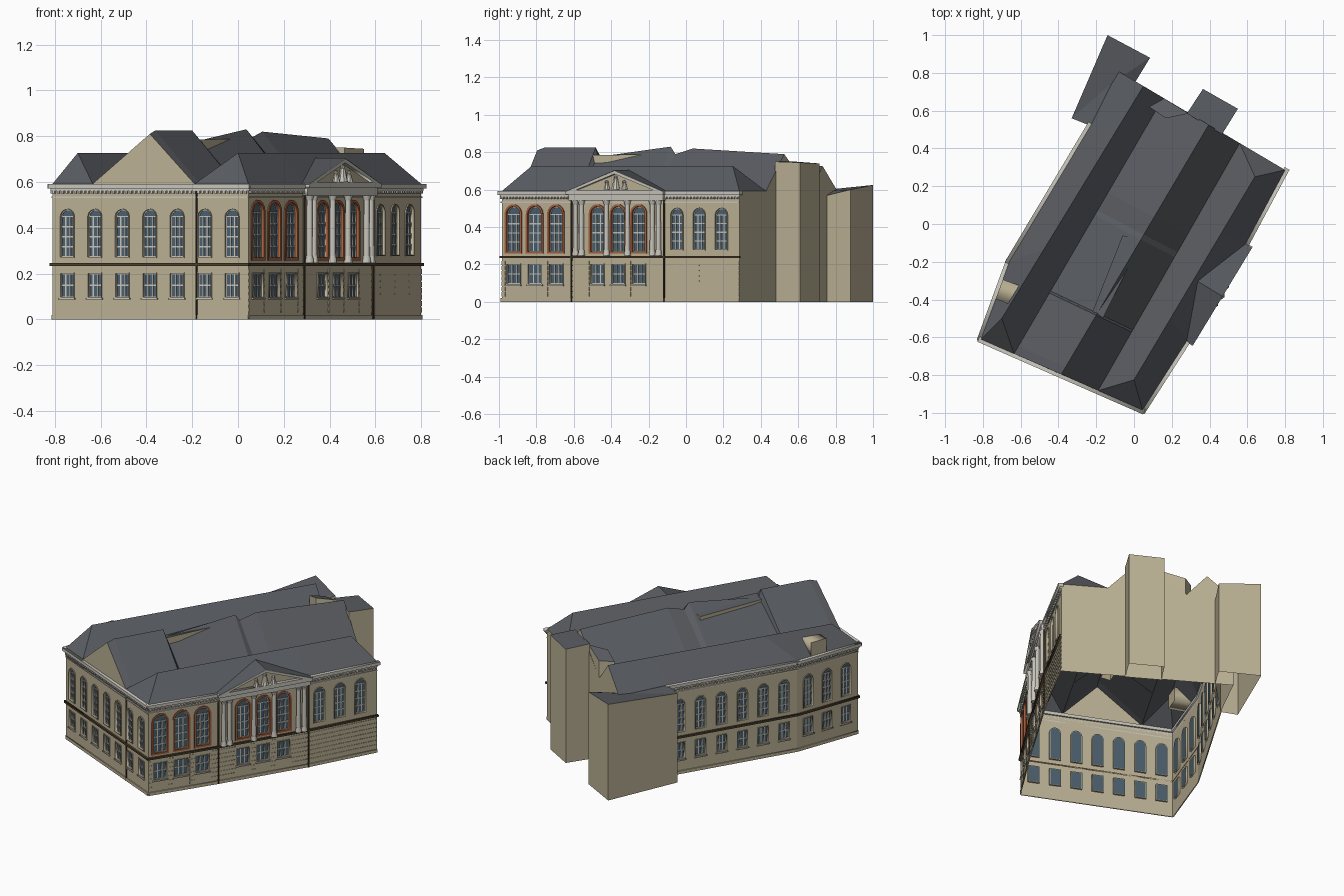
import bpy, bmesh, math
from mathutils import Matrix, Vector

if "Cube" in bpy.data.objects:
    bpy.data.objects.remove(bpy.data.objects["Cube"])

COL = dict(wall=(.50, .44, .30), roof=(.10, .107, .12), glass=(.07, .115, .155), white=(.58, .56, .50),
           orange=(.38, .115, .045), brown=(.07, .048, .026))
MATS = {}
for k, c in COL.items():
    MATS[k] = bpy.data.materials.new(k)
    MATS[k].diffuse_color = (*c, 1)


def add(name, me, col, M=Matrix()):
    ob = bpy.data.objects.new(name, me)
    bpy.context.collection.objects.link(ob)
    me.materials.clear()
    me.materials.append(MATS[col])
    ob.matrix_world = M
    return ob


def faces(name, polys, col, M=Matrix()):
    bm = bmesh.new()
    for p in polys:
        bm.faces.new([bm.verts.new(v) for v in p])
    bmesh.ops.remove_doubles(bm, verts=bm.verts, dist=1e-5)
    me = bpy.data.meshes.new(name)
    bm.to_mesh(me)
    bm.free()
    return add(name, me, col, M)


def sheet(name, M, loops, col, z0=0.0, z1=0.0):
    """Filled flat outline with holes, spanning z0..z1 along the wall normal."""
    cu = bpy.data.curves.new(name, 'CURVE')
    cu.dimensions, cu.fill_mode, cu.extrude = '2D', 'BOTH', (z1 - z0) / 2
    for lp in loops:
        sp = cu.splines.new('POLY')
        sp.points.add(len(lp) - 1)
        for pt, (x, y) in zip(sp.points, lp):
            pt.co = (x, y, 0, 1)
        sp.use_cyclic_u = True
    tmp = bpy.data.objects.new(name + "_tmp", cu)
    bpy.context.collection.objects.link(tmp)
    dg = bpy.context.evaluated_depsgraph_get()
    me = bpy.data.meshes.new_from_object(tmp.evaluated_get(dg))
    bpy.data.objects.remove(tmp)
    return add(name, me, col, M @ Matrix.Translation((0, 0, (z0 + z1) / 2)))


def rect(x0, x1, y0, y1):
    return [(x0, y0), (x1, y0), (x1, y1), (x0, y1)]


def arch(x, y, w, h, n=10):
    r = w / 2
    return [(x - r, y), (x + r, y)] + [(x + r * math.cos(a), y + h - r + r * math.sin(a))
                                       for a in (math.pi * i / n for i in range(n + 1))]


def wall_frame(p, q):
    x = Vector((q[0] - p[0], q[1] - p[1], 0))
    L = x.length
    x /= L
    M = Matrix((x, (0, 0, 1), (x.y, -x.x, 0))).transposed().to_4x4()
    M.translation = (p[0], p[1], 0)
    return M, L


def panes(x, y, w, h, cols, rows, b=.003):
    pw, ph = w / cols, h / rows
    return [rect(x - w/2 + i*pw + b, x - w/2 + (i+1)*pw - b, y + j*ph + b, y + (j+1)*ph - b)
            for i in range(cols) for j in range(rows)]


TOP = .59


def facade(name, p, q, xs, w, y, h, trim='wall', blind=False, courses=False):
    M, L = wall_frame(p, q)
    up = [arch(x, y, w, h) for x in xs]
    low = [] if blind else [rect(x - w/2, x + w/2, .097, .2) for x in xs]
    sheet(name + "_wall", M, [rect(0, L, 0, TOP)] + up + low, 'wall')
    sheet(name + "_glass", M, up + low, 'glass', -.012, -.012)
    # glazing bars cut from a full frame
    bars = []
    for x in xs:
        bars += panes(x, y, w, h - w/2, 3, 4) + [arch(x, y + h - w/2 + .003, w - .008, w/2 - .007)]
        if not blind:
            bars += panes(x, .097, w, .103, 3, 2)
    sheet(name + "_glazing_bars", M, up + low + bars, 'white', -.011, -.007)
    if blind:
        cross = [rect(x - .001, x + .001, .1, .2) for x in xs]
        sheet(name + "_blind_window_lines", M, cross, 'white', 0, .002)
    # surrounds and sills
    e = .024 if trim == 'orange' else .008
    sheet(name + "_arch_surrounds", M, up + [arch(x, y - e/2, w + e, h + e) for x in xs], trim, -.012, .006)
    if low:
        sheet(name + "_low_surrounds", M, low + [rect(x - w/2 - .004, x + w/2 + .004, .093, .204) for x in xs],
              'wall', -.012, .004)
        sheet(name + "_sills", M, [rect(x - w/2 - .008, x + w/2 + .008, .086, .093) for x in xs], 'white', 0, .01)
    # plinth, belt course, cornice and dentils
    sheet(name + "_plinth", M, [rect(0, L, 0, .02)], 'wall', 0, .006)
    sheet(name + "_belt", M, [rect(-.006, L + .006, .234, .246)], 'brown', 0, .012)
    sheet(name + "_frieze_line", M, [rect(0, L, .53, .537)], 'white', 0, .006)
    sheet(name + "_cornice", M, [rect(-.012, L + .012, .572, .592)], 'white', -.01, .02)
    sheet(name + "_cornice_bed", M, [rect(-.004, L + .004, .56, .572)], 'white', 0, .009)
    n = int(L / .02)
    sheet(name + "_dentils", M, [rect((i + .25)*L/n, (i + .75)*L/n, .55, .5605) for i in range(n)], 'white', 0, .012)
    if courses:
        gaps = [0] + [v for x in xs for v in (x - w/2 - .01, x + w/2 + .01)] + [L]
        if blind:
            gaps = [0, L]
        sheet(name + "_rusticated_courses", M,
              [rect(gaps[i], gaps[i+1], z, z + .022) for z in (.03, .058, .086, .114, .142, .17, .198)
               for i in range(0, len(gaps), 2)], 'wall', 0, .003)
    return M, L


# plan corners, counter-clockwise
A, B, P1, P2, C = (-.81, -.61), (.045, -.985), (.285, -.61), (.585, -.115), (.80, .286)
E, W, K = (-.085, .81), (-.23, .52), (-.66, -.2)

# five decorated facades
front, _ = facade("front", A, B, [.07 + .131 * i for i in range(7)], .062, .273, .207)
facade("right_front", B, P1, [.075, .21, .345], .085, .27, .24, 'orange', courses=True)
port, PL = facade("portico", P1, P2, [.16, .2895, .419], .08, .27, .24, 'orange', courses=True)
facade("right_rear", P2, C, [.075, .21, .345], .07, .28, .22, blind=True, courses=True)
facade("left_rear", W, K, [.08 + .135 * i for i in range(6)], .064, .273, .207)
left, _ = facade("left_front", K, A, [.08, .215, .35], .064, .273, .207)

# downpipes
sheet("front_downpipe", front, [rect(.685, .691, 0, .56)], 'brown', 0, .008)
sheet("portico_downpipes", port, [rect(-.004, .003, 0, .56), rect(PL - .003, PL + .004, 0, .56)], 'brown', 0, .01)

# portico columns with bases and capitals
bm = bmesh.new()
for x in (.03, .068, .224, .355, .511, .549):
    for y, h, r0, r1 in ((.40, .25, .014, .012), (.262, .03, .019, .015), (.53, .022, .013, .02)):
        T = Matrix.Translation((x, y, .014)) @ Matrix.Rotation(-math.pi / 2, 4, 'X')
        bmesh.ops.create_cone(bm, cap_ends=True, segments=12, radius1=r0, radius2=r1, depth=h, matrix=T)
me = bpy.data.meshes.new("portico_columns")
bm.to_mesh(me)
bm.free()
add("portico_columns", me, 'white', port)
sheet("portico_entablature", port, [rect(-.005, PL + .005, .541, .573)], 'white', 0, .026)
sheet("portico_cornice", port, [rect(-.015, PL + .015, .573, .592)], 'white', 0, .04)

# pediment: tympanum, raking cornice, roof, figures
m = PL / 2
sheet("tympanum", port, [[(0, TOP), (PL, TOP), (m, .69)]], 'wall', .018, .018)
sheet("raking_cornice", port, [[(-.015, TOP), (PL + .015, TOP), (m, .702)],
                               [(.05, .599), (PL - .05, .599), (m, .684)]], 'white', .0, .04)
apex, back = (m, .704, .04), (m, .704, -.115)
faces("pediment_roof", [[(-.017, TOP, .04), apex, back, (-.017, TOP, -.005)],
                        [(PL + .017, TOP, .04), apex, back, (PL + .017, TOP, -.005)]], 'roof', port)
bm = bmesh.new()
for x, h, r in ((m, .06, .024), (m - .055, .035, .018), (m + .055, .035, .018)):
    T = Matrix.Translation((x, .6 + h / 2, .026)) @ Matrix.Rotation(-math.pi / 2, 4, 'X')
    bmesh.ops.create_cone(bm, cap_ends=True, segments=8, radius1=r, radius2=r * .45, depth=h, matrix=T)
    bmesh.ops.create_icosphere(bm, subdivisions=1, radius=.011, matrix=Matrix.Translation((x, .605 + h, .026)))
me = bpy.data.meshes.new("pediment_figures")
bm.to_mesh(me)
bm.free()
add("pediment_figures", me, 'white', port)


# three-ridged roof: V = valleys, R = ridges, given as start and end
def at(p, z):
    return (p[0], p[1], z)


def mix(line, t, z):
    return tuple(line[0][i] + t * (line[1][i] - line[0][i]) for i in (0, 1)) + (z,)


V3, V2 = ((-.635, -.687), (.155, .668)), ((-.19, -.882), (.56, .428))
R3, R1, R2 = ((-.70, -.5), (.05, .73)), ((-.385, -.796), (.395, .525)), ((0, -.825), (.64, .25))
ZE, ZR = .592, .727
v3, v2 = [mix(V3, t, ZE) for t in (0, 1)], [mix(V2, t, ZE) for t in (0, 1)]
r3, r2 = [mix(R3, t, ZR) for t in (0, 1)], [mix(R2, t, ZR) for t in (0, 1)]
a, b, c, e, k, w, p1, p2 = (at(p, ZE) for p in (A, B, C, E, K, W, P1, P2))
rk, rw = mix(R3, .3, ZR), mix(R3, .8, ZR)
q1, q2 = mix(R2, .3, ZR), mix(R2, .72, ZR)
polys = [[a, v3[0], r3[0]], [a, r3[0], rk, k], [k, rk, rw, w], [w, rw, r3[1], e], [r3[0], r3[1], v3[1], v3[0]],
         [v2[0], b, r2[0]], [b, p1, q1, r2[0]], [p1, p2, q2, q1], [p2, c, r2[1], q2], [c, v2[1], r2[1]],
         [r2[0], r2[1], v2[1], v2[0]]]
# uneven main ridge
crest = [(0, .81), (.03, .825), (.237, .825), (.245, .775), (.54, .83), (.56, .79), (.63, .82), (1, .79)]
for (t0, z0), (t1, z1) in zip(crest, crest[1:]):
    ra, rb = mix(R1, t0, z0), mix(R1, t1, z1)
    for V in (V3, V2):
        polys.append([ra, rb, mix(V, t1, ZE), mix(V, t0, ZE)])
faces("main_roof", polys, 'roof')
faces("gable_walls", [[v3[0], v2[0], mix(R1, 0, .81)], [v3[1], v2[1], mix(R1, 1, .79)], [e, v3[1], r3[1]]], 'wall')
faces("back_wall", [[at(C, 0), at(E, 0), e, c]], 'wall')
faces("left_back_wall", [[at(E, 0), at(W, 0), w, e]], 'wall')


# plain rear wings and small roof blocks, open below
def block(name, pts, tops, z0=0):
    hi = [at(p, z) for p, z in zip(pts, tops)]
    lo = [at(p, z0) for p in pts]
    n = len(pts)
    faces(name + "_walls", [[lo[i], lo[(i+1) % n], hi[(i+1) % n], hi[i]] for i in range(n)], 'wall')
    mid = tuple(sum(v[j] for v in hi) / n for j in range(3))
    faces(name + "_roof", [[hi[i], hi[(i+1) % n], mid] for i in range(n)], 'roof')


block("left_rear_wing", [(-.23, .52), (-.33, .56), (-.14, 1.0), (.085, .88), (.01, .757)],
      [.59, .58, .625, .60, .57])
block("right_rear_wing", [(.28, .585), (.466, .475), (.55, .61), (.365, .715)], [.75, .75, .745, .74])
block("roof_step", [(-.23, -.49), (-.165, -.50), (.04, -.09), (-.06, -.06)], [.77, .785, .79, .77], .66)
block("rear_roof_step", [(.08, .62), (.17, .56), (.29, .585), (.16, .665)], [.70, .73, .74, .70], .59)
sheet("left_attic_block", left, [rect(.10, .21, .59, .68)], 'wall', -.11, .0)

for m in bpy.data.materials:
    if m.users and not m.is_grease_pencil:
        m.use_nodes = True
        m.node_tree.nodes["Principled BSDF"].inputs["Base Color"].default_value = m.diffuse_color
